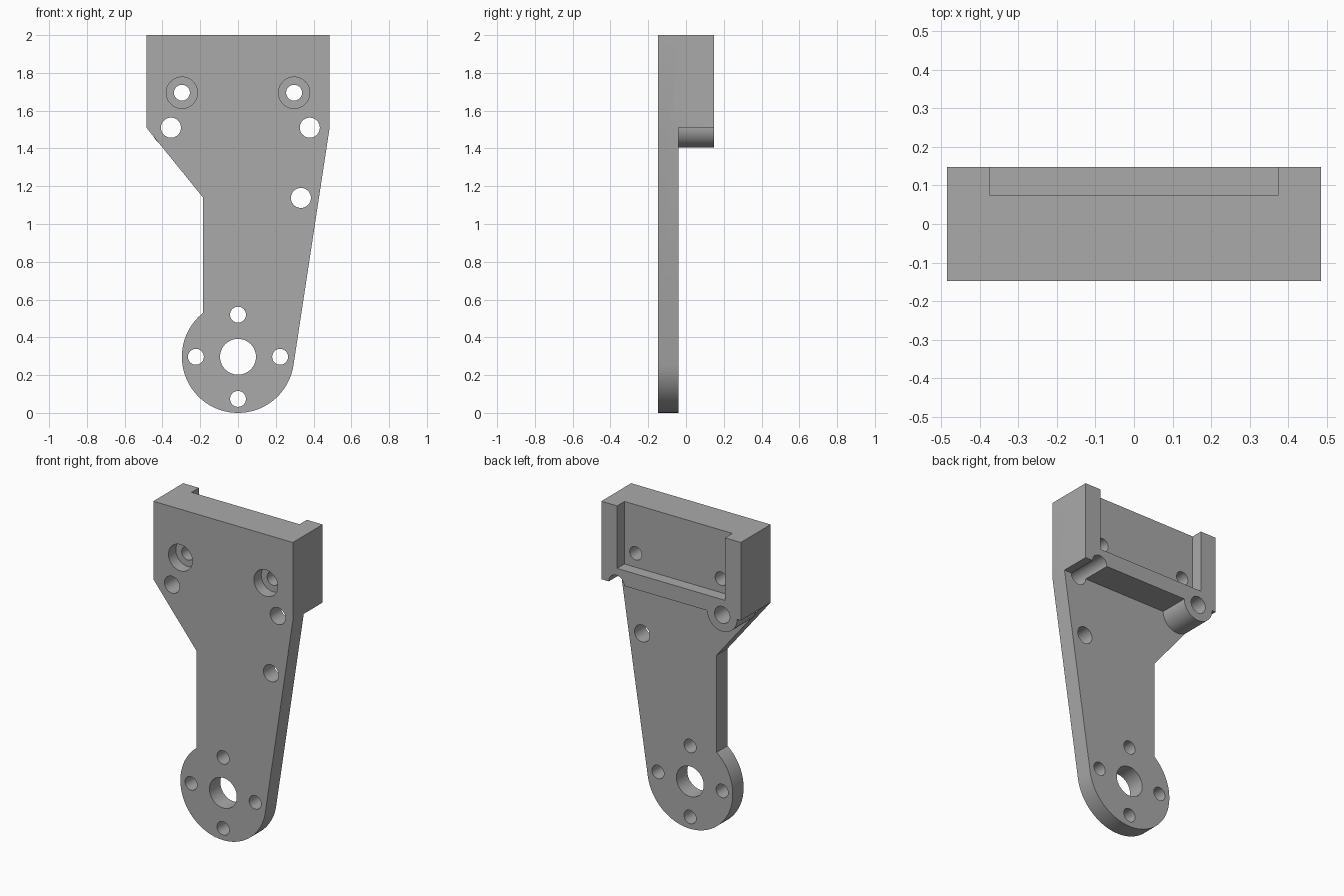
import bpy, bmesh, math

if "Cube" in bpy.data.objects:
    bpy.data.objects.remove(bpy.data.objects["Cube"])

FRONT, PLATE_BACK, BACK = -0.148, -0.04, 0.148
HALF_W, SHOULDER, TOP = 0.485, 1.51, 2.0
R = 0.297                      # rounded foot radius, also its centre height

metal = bpy.data.materials.new("grey metal")
metal.diffuse_color = (0.4, 0.4, 0.4, 1)
metal.use_nodes = True
metal.node_tree.nodes["Principled BSDF"].inputs["Base Color"].default_value = metal.diffuse_color


def prism(name, points, y0, y1):
    """Extrude an (x, z) outline from y0 to y1."""
    bm = bmesh.new()
    face = bm.faces.new([bm.verts.new((x, y0, z)) for x, z in points])
    moved = bmesh.ops.extrude_face_region(bm, geom=[face])["geom"]
    bmesh.ops.translate(bm, vec=(0, y1 - y0, 0),
                        verts=[v for v in moved if isinstance(v, bmesh.types.BMVert)])
    bmesh.ops.recalc_face_normals(bm, faces=bm.faces)
    mesh = bpy.data.meshes.new(name)
    bm.to_mesh(mesh)
    bm.free()
    mesh.materials.append(metal)
    obj = bpy.data.objects.new(name, mesh)
    bpy.context.collection.objects.link(obj)
    return obj


def box(name, x0, x1, z0, z1, y0, y1):
    return prism(name, [(x0, z0), (x1, z0), (x1, z1), (x0, z1)], y0, y1)


def cylinder(name, x, z, r, y0, y1, n=48):
    pts = [(x + r * math.cos(2 * math.pi * i / n), z + r * math.sin(2 * math.pi * i / n))
           for i in range(n)]
    return prism(name, pts, y0, y1)


def combine(target, tool, operation):
    mod = target.modifiers.new(operation.lower(), 'BOOLEAN')
    mod.operation, mod.solver, mod.object = operation, 'EXACT', tool
    bpy.context.view_layer.objects.active = target
    bpy.ops.object.modifier_apply(modifier=mod.name)
    bpy.data.objects.remove(tool)


# Arm plate: wide head, waist on the left, tangent edge on the right, round foot
rise = SHOULDER - R
a_right = math.atan2(rise, HALF_W) - math.acos(R / math.hypot(HALF_W, rise))
a_left = -math.pi - math.acos(0.185 / R)
arc = [a_right + (a_left - a_right) * i / 64 for i in range(65)]
outline = [(HALF_W, TOP), (HALF_W, SHOULDER)]
outline += [(R * math.cos(a), R + R * math.sin(a)) for a in arc]
outline += [(-0.185, 1.14), (-HALF_W, SHOULDER), (-HALF_W, TOP)]
bracket = prism("bracket", outline, FRONT, PLATE_BACK)

# Thick head block and the boss round one lower screw hole
combine(bracket, box("head_block", -HALF_W, HALF_W, SHOULDER, TOP, -0.1, BACK), 'UNION')
combine(bracket, cylinder("boss", -0.355, SHOULDER, 0.104, -0.05, BACK), 'UNION')

# Pocket in the back of the head, open at the top
combine(bracket, box("pocket", -0.375, 0.375, 1.607, 2.2, 0.075, 0.3), 'DIFFERENCE')

# Through holes: axle, four round it, side hole, lower pair, upper pair
holes = [(0, R, 0.095), (0.333, 1.138, 0.053),
         (-0.355, SHOULDER, 0.053), (0.38, SHOULDER, 0.053)]
holes += [(0.223 * dx, R + 0.223 * dz, 0.042)
          for dx, dz in ((1, 0), (-1, 0), (0, 1), (0, -1))]
holes += [(s * 0.297, 1.695, 0.042) for s in (-1, 1)]
for x, z, r in holes:
    combine(bracket, cylinder("hole", x, z, r, -0.4, 0.4), 'DIFFERENCE')

# Counterbores on the front of the upper pair
for s in (-1, 1):
    combine(bracket, cylinder("counterbore", s * 0.297, 1.695, 0.083, -0.4, -0.075), 'DIFFERENCE')

# Smooth the round walls, keep edges sharp
bpy.ops.object.select_all(action='DESELECT')
bracket.select_set(True)
bpy.context.view_layer.objects.active = bracket
bpy.ops.object.shade_smooth_by_angle(angle=math.radians(30))
